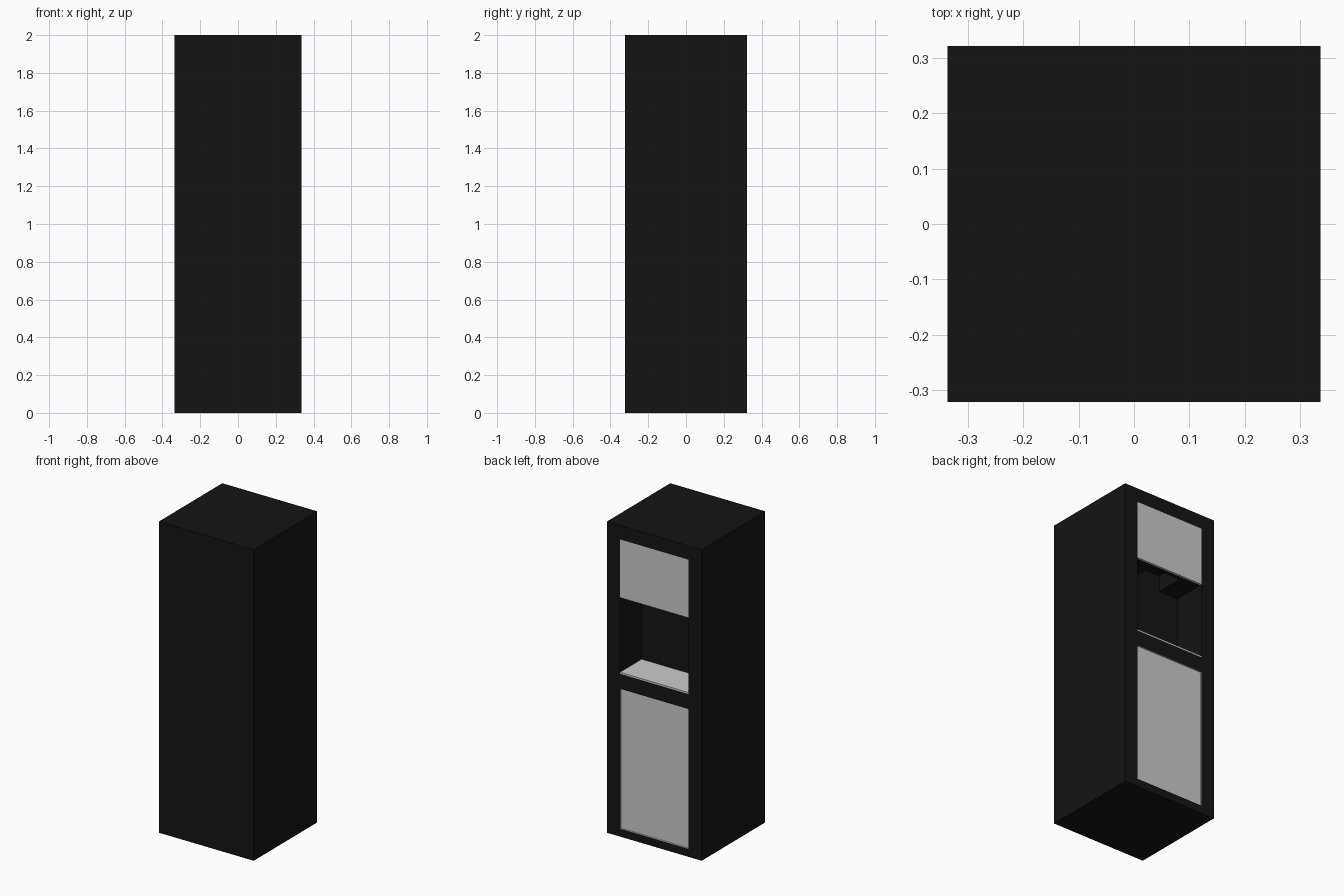
import bpy, bmesh

if "Cube" in bpy.data.objects:
    bpy.data.objects.remove(bpy.data.objects["Cube"])

W, D, H = 0.674, 0.644, 2.0
BACK = D / 2
OPEN = 0.244          # half width of the openings
NICHE = 0.22          # depth of the serving niche

black = bpy.data.materials.new("black_casing")
black.diffuse_color = (0.007, 0.007, 0.007, 1)
black.use_nodes = True
black.node_tree.nodes["Principled BSDF"].inputs["Base Color"].default_value = black.diffuse_color


def box(name, x, y, z, mat=None):
    """Axis-aligned box from (min, max) pairs."""
    bm = bmesh.new()
    bmesh.ops.create_cube(bm, size=1)
    for v in bm.verts:
        v.co = [r[0] if c < 0 else r[1] for c, r in zip(v.co, (x, y, z))]
    me = bpy.data.meshes.new(name)
    bm.to_mesh(me)
    bm.free()
    if mat:
        me.materials.append(mat)
    ob = bpy.data.objects.new(name, me)
    bpy.context.collection.objects.link(ob)
    return ob


def cut(target, cutter):
    m = target.modifiers.new(cutter.name, 'BOOLEAN')
    m.operation, m.solver, m.object = 'DIFFERENCE', 'EXACT', cutter
    bpy.context.view_layer.objects.active = target
    bpy.ops.object.modifier_apply(modifier=m.name)
    bpy.data.objects.remove(cutter)


# Casing with pockets for both panels, the niche and the well in its ceiling
span = (-OPEN, OPEN)
out = BACK + 0.1
casing = box("casing", (-W / 2, W / 2), (-BACK, BACK), (0, H), black)
cut(casing, box("niche_cut", span, (BACK - NICHE, out), (1.046, 1.536), black))
cut(casing, box("well_cut", (-0.107, 0.107), (BACK - NICHE, BACK - 0.04), (1.5, 1.64), black))
cut(casing, box("upper_cut", span, (BACK - 0.012, out), (1.536, 1.91), black))
cut(casing, box("lower_cut", span, (BACK - 0.02, out), (0.05, 0.95), black))

# Upper panel, flush with the back
box("upper_panel", span, (BACK - 0.012, BACK), (1.536, 1.91))

# Drip shelf on the niche floor
box("drip_shelf", span, (BACK - NICHE, BACK), (1.046, 1.056))

# Lower door: a shallow tray with a recessed face
door = box("lower_door", span, (BACK - 0.02, BACK), (0.05, 0.95))
bm = bmesh.new()
bm.from_mesh(door.data)
bm.normal_update()
face = max(bm.faces, key=lambda f: f.calc_center_median().y)
bmesh.ops.inset_individual(bm, faces=[face], thickness=0.001)
for v in face.verts:
    v.co.y -= 0.01
bm.to_mesh(door.data)
bm.free()
